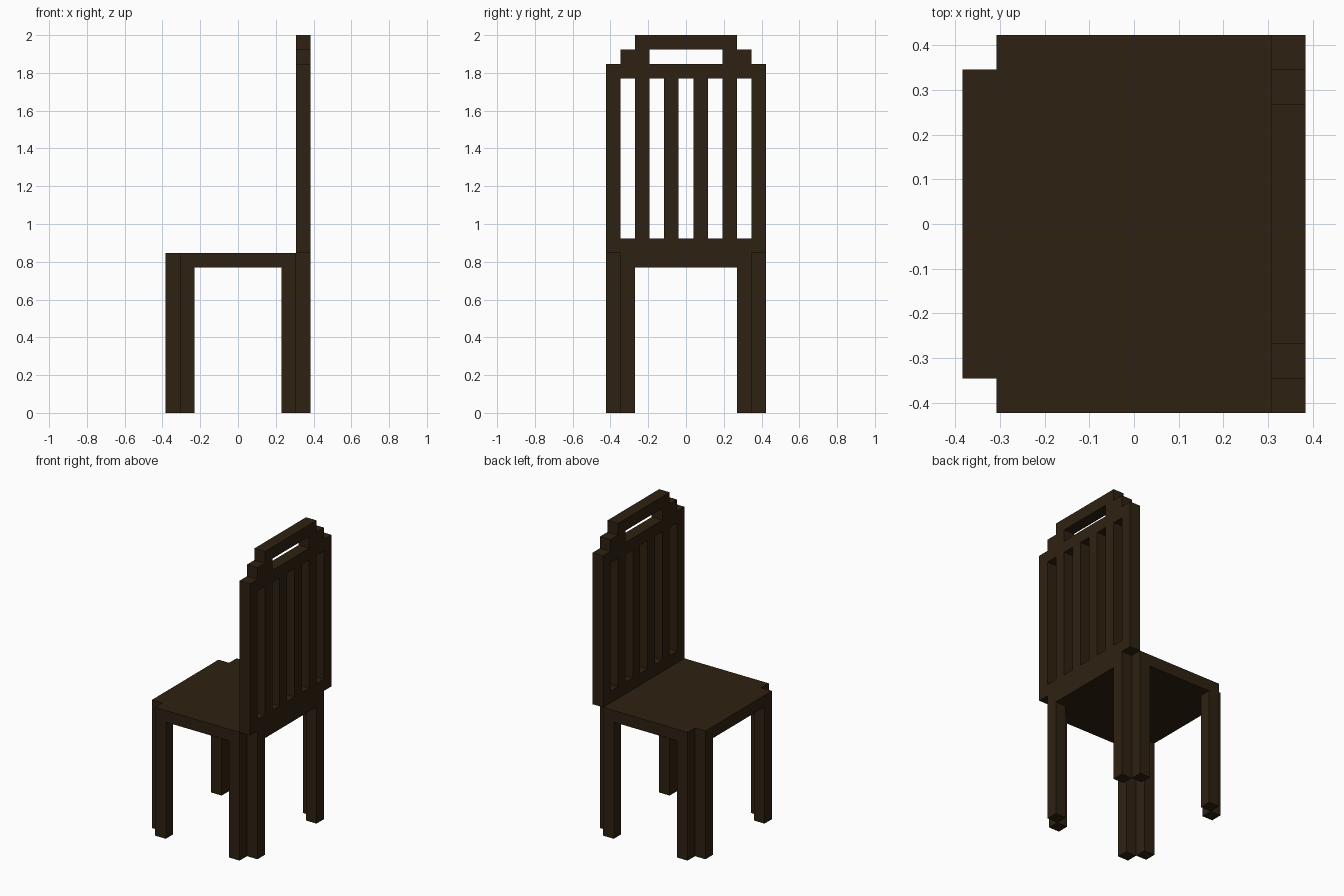
import bpy
import bmesh

if "Cube" in bpy.data.objects:
    bpy.data.objects.remove(bpy.data.objects["Cube"])

U = 2 / 26  # the chair sits on a block grid, 26 blocks tall

wood = bpy.data.materials.new("dark brown wood")
wood.diffuse_color = (0.027, 0.0155, 0.0055, 1)
wood.use_nodes = True
wood.node_tree.nodes["Principled BSDF"].inputs["Base Color"].default_value = wood.diffuse_color


def finish(name, bm):
    bmesh.ops.recalc_face_normals(bm, faces=bm.faces[:])
    mesh = bpy.data.meshes.new(name)
    bm.to_mesh(mesh)
    bm.free()
    mesh.materials.append(wood)
    obj = bpy.data.objects.new(name, mesh)
    bpy.context.collection.objects.link(obj)
    return obj


def blocks(name, boxes):
    """One object from boxes given as (x0, x1, y0, y1, z0, z1) in grid units."""
    bm = bmesh.new()
    for x0, x1, y0, y1, z0, z1 in boxes:
        verts = bmesh.ops.create_cube(bm, size=1)["verts"]
        for v in verts:
            v.co.x = U * (x0 if v.co.x < 0 else x1)
            v.co.y = U * (y0 if v.co.y < 0 else y1)
            v.co.z = U * (z0 if v.co.z < 0 else z1)
    return finish(name, bm)


# seat: slab with a square notch at each corner
bm = bmesh.new()
quarter = [(5, 4.5), (4, 4.5), (4, 5.5)]
outline = []
for sx, sy in ((1, 1), (-1, 1), (-1, -1), (1, -1)):
    pts = quarter if sx * sy > 0 else quarter[::-1]
    outline += [(sx * x, sy * y) for x, y in pts]
face = bm.faces.new([bm.verts.new((x * U, y * U, 10 * U)) for x, y in outline])
top = bmesh.ops.extrude_face_region(bm, geom=[face])["geom"]
bmesh.ops.translate(bm, vec=(0, 0, U),
                    verts=[g for g in top if isinstance(g, bmesh.types.BMVert)])
finish("seat", bm)

# legs: two posts touching along a diagonal edge, mirrored to four corners
for sx, xname in ((-1, "front"), (1, "back")):
    for sy, yname in ((-1, "right"), (1, "left")):
        posts = []
        for x, y in ((4, 3.5), (3, 4.5)):
            xs = sorted((sx * x, sx * (x + 1)))
            ys = sorted((sy * y, sy * (y + 1)))
            posts.append((*xs, *ys, 0, 10))
        blocks(f"{xname}_{yname}_leg", posts)

# backrest frame: side posts and lower and upper rails
blocks("back_frame", [
    (4, 5, -5.5, -4.5, 11, 24),
    (4, 5, 4.5, 5.5, 11, 24),
    (4, 5, -4.5, 4.5, 11, 12),
    (4, 5, -4.5, 4.5, 23, 24),
])

# backrest slats
for i, y in enumerate((-3, -1, 1, 3)):
    blocks(f"back_slat_{i + 1}", [(4, 5, y - 0.5, y + 0.5, 12, 23)])

# stepped handle on top of the backrest
blocks("top_handle", [
    (4, 5, -4.5, -2.5, 24, 25),
    (4, 5, 2.5, 4.5, 24, 25),
    (4, 5, -3.5, 3.5, 25, 26),
])
